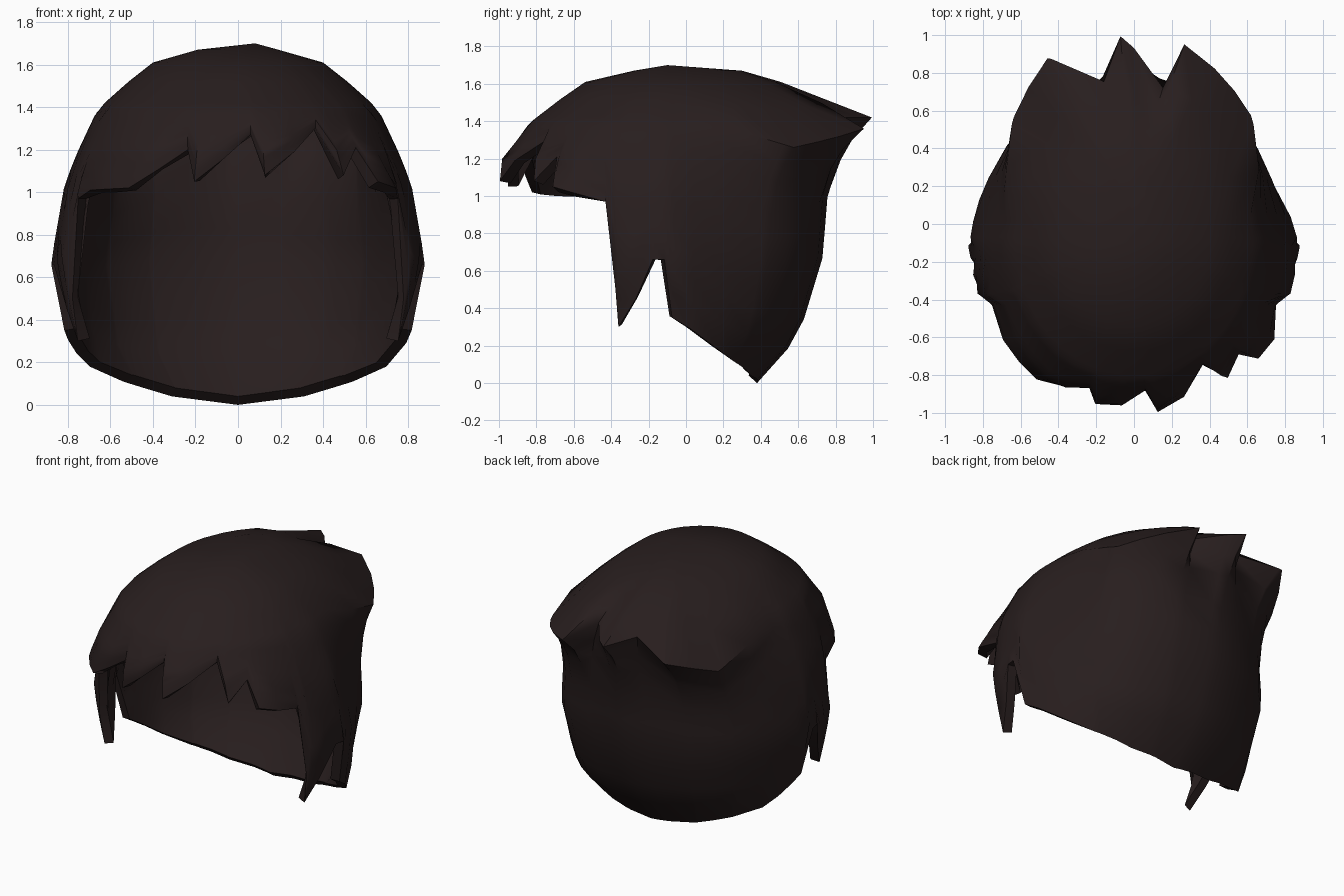
import bpy, bmesh, math

cube = bpy.data.objects.get("Cube")
if cube:
    bpy.data.objects.remove(cube, do_unlink=True)

MID_Y = -0.1

# Head sections: height, half width, front reach, back reach
SECTIONS = [
    (0.0, 0.58, 0.8, 0.48), (0.19, 0.78, 0.85, 0.65), (0.34, 0.815, 0.9, 0.73),
    (0.67, 0.88, 0.9, 0.83), (1.04, 0.815, 0.9, 0.86), (1.2, 0.75, 0.89, 0.88),
    (1.39, 0.66, 0.74, 0.86), (1.5, 0.54, 0.6, 0.78), (1.61, 0.4, 0.44, 0.6),
    (1.67, 0.19, 0.18, 0.4),
]

# Hem keys: angle from +x (negative is front), height, outward push
SIDE = [(90, 0, 1), (60, .04, 1), (39, .11, 1), (25, .18, 1), (2, .35, 1),
        (-1, .66, 1), (-5, .66, .99), (-11, .45, .98), (-17.5, .3, .98),
        (-18.5, .5, .97), (-22, .97, .98)]
FRINGE = [(-32, 1.02, 1.07), (-40, 1.05, 1.06), (-42, 1.21, 1), (-52, 1.08, 1.01),
          (-57, 1.3, .95), (-81, 1.08, 1.01), (-85, 1.27, .94), (-105, 1.05, .98),
          (-110, 1.2, .92), (-128, 1.02, 1.02), (-146, 1.01, 1.02)]
HEM = SIDE + FRINGE + [(-180 - a if a < 0 else 180 - a, z, p)
                       for a, z, p in SIDE if a < 90]
HEM = sorted((a + 360 if a < -90 else a, z, p) for a, z, p in HEM)
HEM = [(HEM[-1][0] - 360,) + HEM[-1][1:]] + HEM + [(HEM[0][0] + 360,) + HEM[0][1:]]

# Swept back tufts: angle, outward push, droop of the tip
TUFTS = [(-100, 0, 0), (10, 0, 0), (42, .155, .16), (72, .28, .06), (76, .01, 0),
         (95, .31, 0), (104, .05, 0), (121, .32, .06), (139, .155, .18),
         (172, 0, 0), (280, 0, 0)]

# Flattening of the flanks behind the ears: angle, inward push
FLANKS = [(0, 0), (10, .045), (28, .075), (45, .02), (60, 0),
          (135, 0), (152, .025), (170, .025), (180, 0)]


def sample(table, key):
    """Linear interpolation of every column of a sorted table."""
    if key <= table[0][0]:
        return table[0][1:]
    for a, b in zip(table, table[1:]):
        if key <= b[0]:
            f = (key - a[0]) / (b[0] - a[0])
            return tuple(u + (v - u) * f for u, v in zip(a[1:], b[1:]))
    return table[-1][1:]


def surface(angle, z, push):
    width, front, back = sample(SECTIONS, z)
    c, s = math.cos(math.radians(angle)), math.sin(math.radians(angle))
    return (width * c * push, MID_Y + (back if s > 0 else front) * s * push, z)


# Columns sit on every hem and tuft key, with wide gaps filled
keys = sorted({k[0] for k in HEM[1:-1]} | {k[0] for k in TUFTS[1:-1]})
angles = []
for a, b in zip(keys, keys[1:] + [keys[0] + 360]):
    n = max(1, math.ceil((b - a) / 16))
    angles += [a + (b - a) * i / n for i in range(n)]

CROWN_ROWS = [(1.67, 0), (1.61, .05), (1.52, .4), (1.42, 1)]
DROPS = [.08, .16, .3, .42, .53, .65, .76, .87, 1]

# Hair shell
bm = bmesh.new()
top = bm.verts.new((0.08, MID_Y, 1.7))
columns = []
for a in angles:
    hem_z, hem_push = sample(HEM, a)
    tuft, droop = sample(TUFTS, a)
    flank = sample(FLANKS, a)[0]
    col = [bm.verts.new(surface(a, z - droop * k, 1 + tuft * k)) for z, k in CROWN_ROWS]
    rim_z = 1.42 - droop
    for t in DROPS:
        push = 1 + (hem_push - 1) * t * t + tuft * max(0, .75 - t * 3.5)
        push -= flank * math.sin(math.pi * t)
        col.append(bm.verts.new(surface(a, rim_z + (hem_z - rim_z) * t, push)))
    columns.append(col)
for left, right in zip(columns, columns[1:] + columns[:1]):
    bm.faces.new((top, left[0], right[0]))
    for i in range(len(left) - 1):
        bm.faces.new((left[i], left[i + 1], right[i + 1], right[i]))
bmesh.ops.recalc_face_normals(bm, faces=bm.faces)
if sum(f.normal.z for f in bm.faces if top in f.verts) < 0:
    bmesh.ops.reverse_faces(bm, faces=bm.faces)

mesh = bpy.data.meshes.new("hair_shell")
bm.to_mesh(mesh)
bm.free()
hair = bpy.data.objects.new("hair_shell", mesh)
bpy.context.collection.objects.link(hair)

# Dark brown hair colour
brown = bpy.data.materials.new("dark_brown")
brown.use_nodes = True
colour = (0.021, 0.013, 0.013, 1)
brown.diffuse_color = colour
bsdf = brown.node_tree.nodes["Principled BSDF"]
bsdf.inputs["Base Color"].default_value = colour
bsdf.inputs["Roughness"].default_value = 0.9
mesh.materials.append(brown)

# Hair thickness, inwards
solid = hair.modifiers.new("thickness", "SOLIDIFY")
solid.thickness = 0.06
solid.offset = -1

bpy.ops.object.select_all(action="DESELECT")
hair.select_set(True)
bpy.context.view_layer.objects.active = hair
bpy.ops.object.modifier_apply(modifier="thickness")
bpy.ops.object.shade_smooth_by_angle(angle=math.radians(45))
